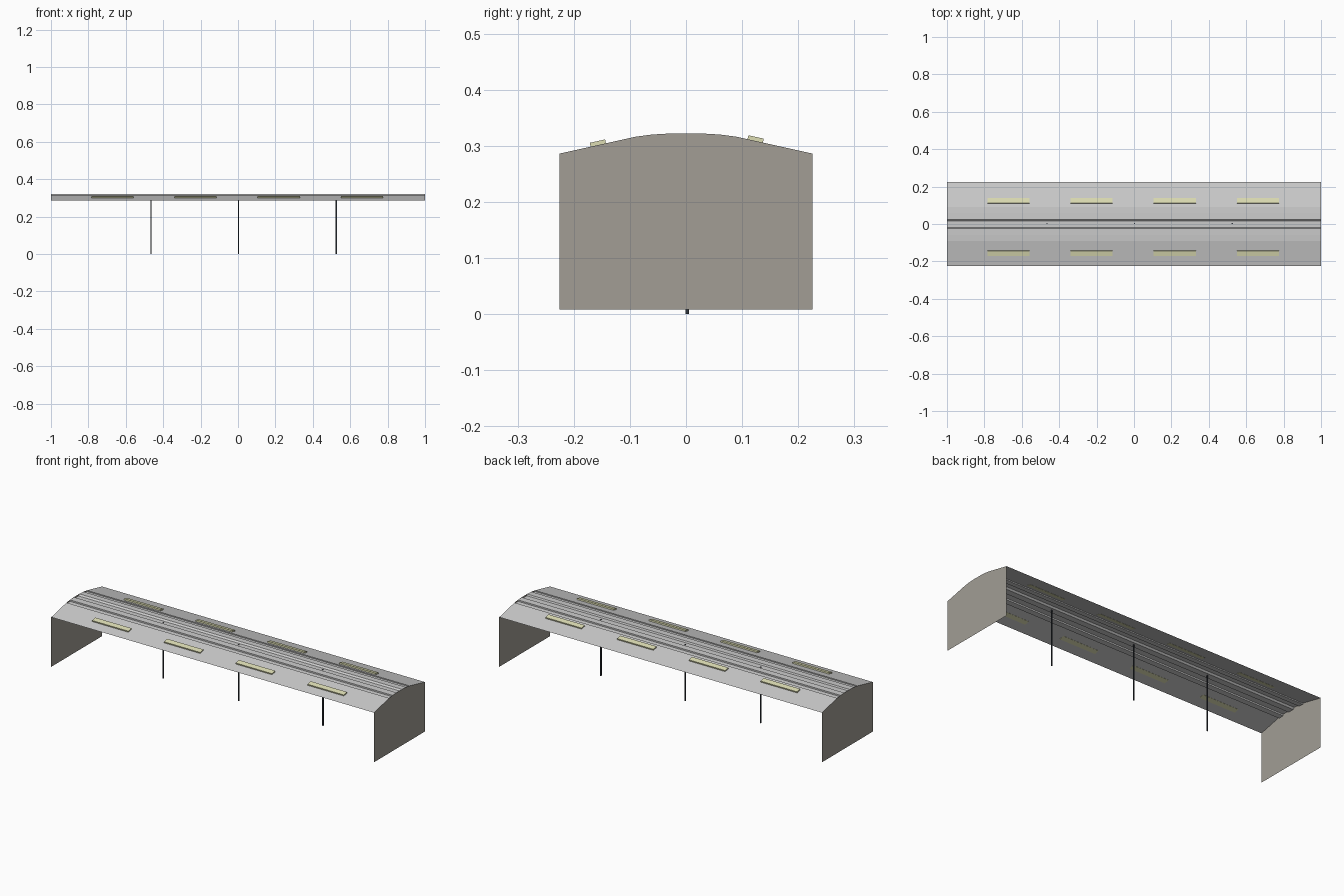
import bpy, bmesh, math
from mathutils import Matrix

cube = bpy.data.objects.get("Cube")
if cube:
    bpy.data.objects.remove(cube, do_unlink=True)


def material(name, rgb):
    m = bpy.data.materials.new(name)
    m.use_nodes = True
    m.diffuse_color = (*rgb, 1)
    m.node_tree.nodes["Principled BSDF"].inputs["Base Color"].default_value = (*rgb, 1)
    return m


roof_grey = material("roof grey", (0.6, 0.6, 0.6))
wall_stone = material("wall stone grey", (0.36, 0.34, 0.3))
glass_cream = material("skylight cream", (0.72, 0.72, 0.45))
post_dark = material("post dark steel", (0.03, 0.035, 0.045))


def make(name, bm, mat):
    bmesh.ops.recalc_face_normals(bm, faces=bm.faces)
    mesh = bpy.data.meshes.new(name)
    bm.to_mesh(mesh)
    bm.free()
    mesh.materials.append(mat)
    ob = bpy.data.objects.new(name, mesh)
    bpy.context.collection.objects.link(ob)
    return ob


def box(name, size, loc, tilt, mat):
    bm = bmesh.new()
    bmesh.ops.create_cube(bm, size=1)
    move = Matrix.Translation(loc) @ Matrix.Rotation(tilt, 4, 'X')
    bmesh.ops.transform(bm, matrix=move @ Matrix.Diagonal((*size, 1)), verts=bm.verts)
    return make(name, bm, mat)


HALF, EAVE, SLOPE = 0.225, 0.286, 0.225


def slope_z(y):
    return EAVE + (HALF - abs(y)) * SLOPE


# Roof sheet: plain slopes with raised and sunken bands along the ridge
profile = [(-HALF, EAVE), (-0.09, 0.316), (-0.09, 0.31), (-0.06, 0.312),
           (-0.06, 0.32), (-0.023, 0.321), (-0.019, 0.313), (0.016, 0.313),
           (0.025, 0.321), (0.06, 0.32), (0.06, 0.312), (0.09, 0.31),
           (0.09, 0.316), (HALF, EAVE)]
bm = bmesh.new()
rows = [[bm.verts.new((x, y, z)) for y, z in profile] for x in (-1, 1)]
for i in range(len(profile) - 1):
    bm.faces.new((rows[0][i], rows[1][i], rows[1][i + 1], rows[0][i + 1]))
make("roof", bm, roof_grey)

# End walls: flat sheets with a gently curved top
side = [(HALF, EAVE), (0.09, 0.316), (0.06, 0.32), (0.025, 0.322)]
outline = [(HALF, 0.008)] + side + [(-y, z) for y, z in reversed(side)] + [(-HALF, 0.008)]
for name, x in (("left_end_wall", 1), ("right_end_wall", -1)):
    bm = bmesh.new()
    bm.faces.new([bm.verts.new((x, y, z)) for y, z in outline])
    make(name, bm, wall_stone)

# Skylights: four on each slope, set into the sheet
angle = math.atan(SLOPE)
for i in range(4):
    x = -0.672 + i * 0.445
    for name, y, tilt in (("front", -0.157, angle), ("back", 0.124, -angle)):
        box(f"{name}_skylight_{i + 1}", (0.225, 0.028, 0.008),
            (x, y, slope_z(y) + 0.003), tilt, glass_cream)

# Support posts along the middle
for i, x in enumerate((-0.465, 0.003, 0.525)):
    box(f"post_{i + 1}", (0.006, 0.006, 0.315), (x, 0.002, 0.1575), 0, post_dark)
